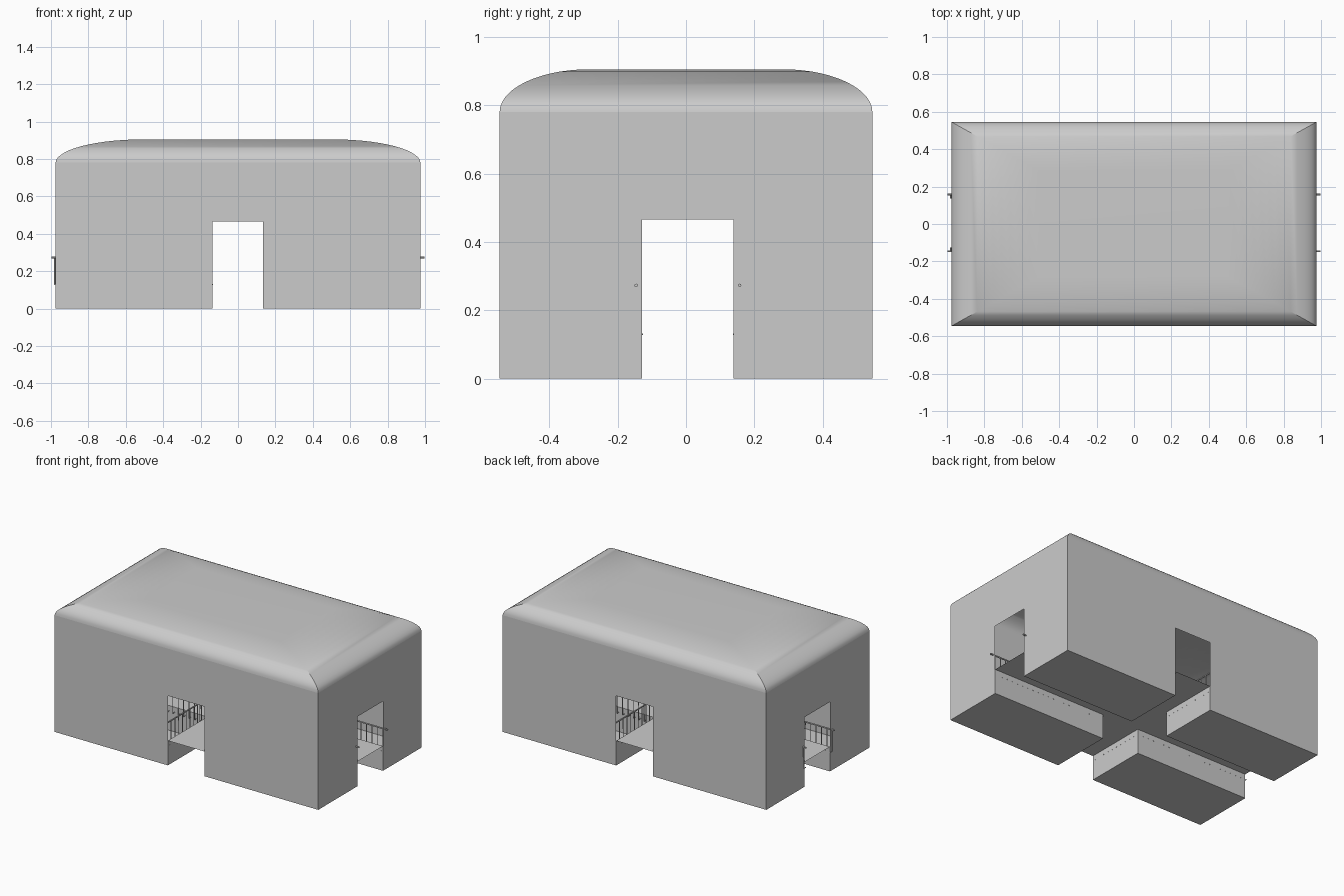
import bpy, bmesh, math

if "Cube" in bpy.data.objects:
    bpy.data.objects.remove(bpy.data.objects["Cube"])

X, Y, EAVE, TOP = 0.975, 0.545, 0.78, 0.905   # outer shell
DX = (-0.137, 0.135)                          # walkway sides across x
DY = (-0.128, 0.139)                          # walkway sides across y
DOOR, DECK = 0.465, 0.165
RAIL_Z, FOOT_Z, OFF = 0.273, 0.13, 0.018


def mesh_object(name, faces, smooth=False):
    bm = bmesh.new()
    for f in faces:
        bm.faces.new([bm.verts.new(p) for p in f])
    bmesh.ops.remove_doubles(bm, verts=bm.verts, dist=1e-5)
    bmesh.ops.recalc_face_normals(bm, faces=bm.faces)
    me = bpy.data.meshes.new(name)
    bm.to_mesh(me)
    bm.free()
    ob = bpy.data.objects.new(name, me)
    bpy.context.collection.objects.link(ob)
    if smooth:
        bpy.ops.object.select_all(action='DESELECT')
        ob.select_set(True)
        bpy.context.view_layer.objects.active = ob
        bpy.ops.object.shade_smooth_by_angle(angle=math.radians(30))
    return ob


def upright(axis, pos, a0, a1, z0, z1):
    """Vertical rectangle at x=pos or y=pos, spanning a0..a1 on the other axis."""
    pts = [(a0, z0), (a1, z0), (a1, z1), (a0, z1)]
    return [(pos, a, z) if axis == 'x' else (a, pos, z) for a, z in pts]


def flat(x0, x1, y0, y1, z):
    return [(x0, y0, z), (x1, y0, z), (x1, y1, z), (x0, y1, z)]


# Outer walls with a doorway in each side
walls = []
for axis, pos, half, (d0, d1) in (('x', X, Y, DY), ('y', Y, X, DX)):
    for s in (-1, 1):
        p = s * pos
        for a0, a1, low in ((-half, d0, 0), (d0, d1, DOOR), (d1, half, 0)):
            if low == 0:
                walls.append(upright(axis, p, a0, a1, 0, DOOR))
            walls.append(upright(axis, p, a0, a1, DOOR, EAVE))
mesh_object("outer_walls", walls)

# Cushion-shaped roof made of shrinking rectangles
N = 14
rings = []
for i in range(N + 1):
    t = math.pi / 2 * i / N
    k = 1 - 0.48 * (1 - math.cos(t))
    z = EAVE + (TOP - EAVE) * math.sin(t)
    rings.append(flat(-X * k, X * k, -Y * k, Y * k, z))
roof = [rings[-1]]
for r, q in zip(rings, rings[1:]):
    for j in range(4):
        m = (j + 1) % 4
        roof.append([r[j], r[m], q[m], q[j]])
mesh_object("roof", roof, smooth=True)

# Raised cross-shaped walkway with sunken floors in the four corners
deck = [flat(-X, DX[0], *DY, DECK), flat(*DX, *DY, DECK), flat(DX[1], X, *DY, DECK),
        flat(*DX, -Y, DY[0], DECK), flat(*DX, DY[1], Y, DECK)]
floors = []
for i, sx in enumerate((-1, 1)):
    for j, sy in enumerate((-1, 1)):
        x0, x1 = sorted((DX[i], sx * X))
        y0, y1 = sorted((DY[j], sy * Y))
        floors.append(flat(x0, x1, y0, y1, 0))
        deck.append(upright('x', DX[i], y0, y1, 0, DECK))
        deck.append(upright('y', DY[j], x0, x1, 0, DECK))
mesh_object("walkway", deck)
mesh_object("corner_floors", floors)


def tubes(name, paths, radius, res):
    cu = bpy.data.curves.new(name, 'CURVE')
    cu.dimensions = '3D'
    cu.bevel_depth = radius
    cu.bevel_resolution = res
    cu.use_fill_caps = True
    for path in paths:
        sp = cu.splines.new('POLY')
        sp.points.add(len(path) - 1)
        for pt, co in zip(sp.points, path):
            pt.co = (*co, 1)
    ob = bpy.data.objects.new(name, cu)
    bpy.context.collection.objects.link(ob)
    bpy.ops.object.select_all(action='DESELECT')
    ob.select_set(True)
    bpy.context.view_layer.objects.active = ob
    bpy.ops.object.convert(target='MESH')
    bpy.ops.object.shade_smooth_by_angle(angle=math.radians(40))


# Corner handrails with balusters bent into the walkway sides
rails, bars = [], []
STEP = 0.04
for i, sx in enumerate((-1, 1)):
    for j, sy in enumerate((-1, 1)):
        rx, ry = DX[i] + sx * OFF, DY[j] + sy * OFF
        wx, wy = DX[i] - sx * 0.002, DY[j] - sy * 0.002
        rails.append([(sx * 0.998, ry, RAIL_Z), (rx, ry, RAIL_Z), (rx, sy * 0.54, RAIL_Z)])
        x = 0.98 if sx < 0 else 0.96
        while x > abs(rx):
            bars.append([(sx * x, ry, RAIL_Z), (sx * x, ry, FOOT_Z), (sx * x, wy, FOOT_Z)])
            x -= STEP
        y = 0.525
        while y > abs(ry):
            bars.append([(rx, sy * y, RAIL_Z), (rx, sy * y, FOOT_Z), (wx, sy * y, FOOT_Z)])
            y -= STEP
tubes("handrails", rails, 0.005, 2)
tubes("balusters", bars, 0.003, 1)
